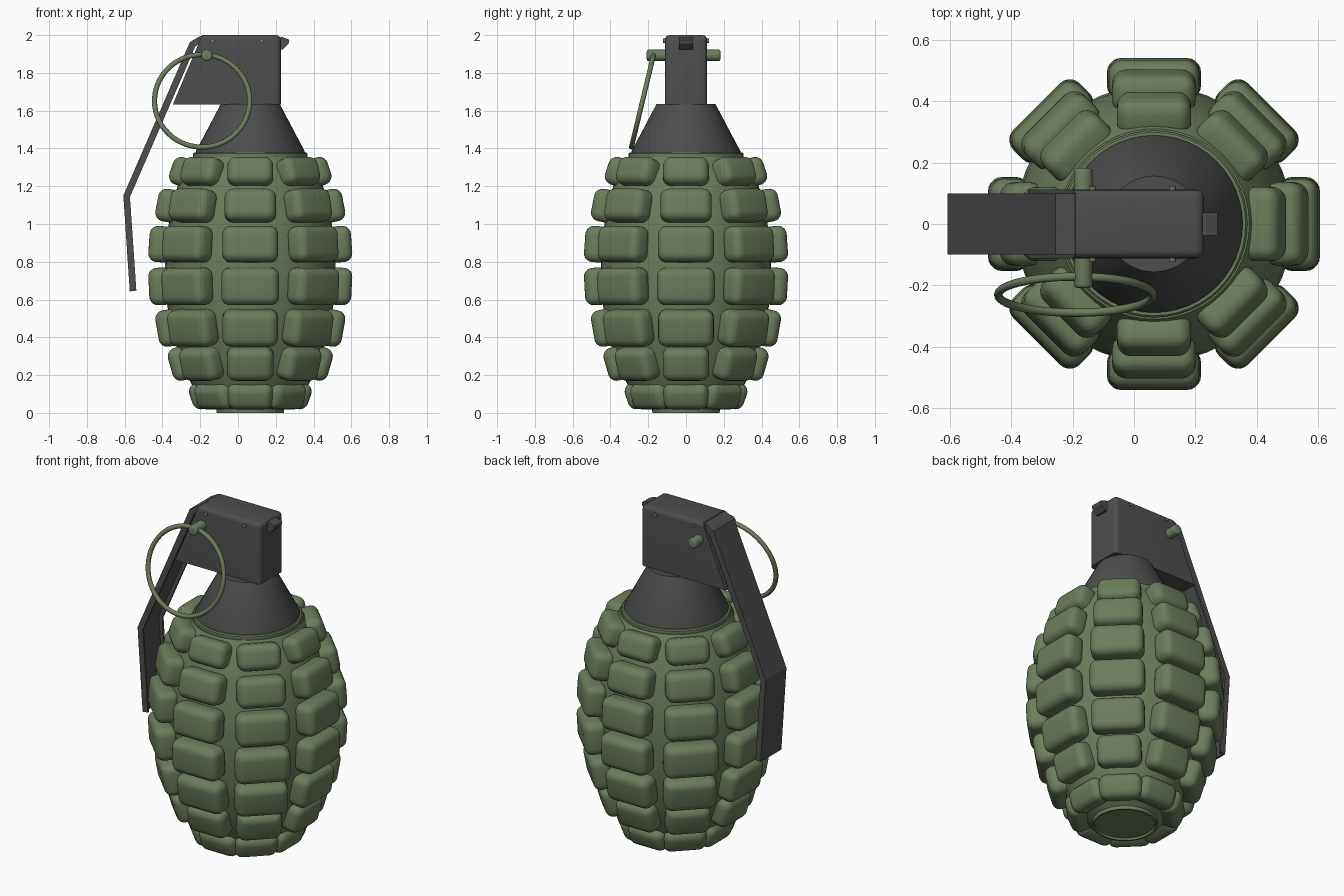
import bpy, bmesh
from math import radians, sin, cos, pi, atan2
from mathutils import Matrix, Vector

cube = bpy.data.objects.get("Cube")
if cube:
    bpy.data.objects.remove(cube, do_unlink=True)

AXIS = 0.065  # x position of the body's axis


def material(name, rgb):
    m = bpy.data.materials.new(name)
    m.use_nodes = True
    m.diffuse_color = (*rgb, 1)
    bsdf = m.node_tree.nodes["Principled BSDF"]
    bsdf.inputs["Base Color"].default_value = (*rgb, 1)
    bsdf.inputs["Roughness"].default_value = 0.6
    return m


GREEN = material("olive green", (0.15, 0.205, 0.11))
GREY = material("dark grey", (0.075, 0.075, 0.075))


def finish(name, bm, mat, angle=35):
    bmesh.ops.recalc_face_normals(bm, faces=bm.faces)
    mesh = bpy.data.meshes.new(name)
    bm.to_mesh(mesh)
    bm.free()
    mesh.materials.append(mat)
    ob = bpy.data.objects.new(name, mesh)
    bpy.context.scene.collection.objects.link(ob)
    bpy.ops.object.select_all(action='DESELECT')
    ob.select_set(True)
    bpy.context.view_layer.objects.active = ob
    bpy.ops.object.shade_smooth_by_angle(angle=radians(angle))
    return ob


def lathe(name, profile, mat, steps=48):
    """Turn (radius, z) points around the body axis."""
    bm = bmesh.new()
    verts = [bm.verts.new((AXIS + r, 0, z)) for r, z in profile]
    edges = [bm.edges.new(pair) for pair in zip(verts, verts[1:])]
    bmesh.ops.spin(bm, geom=verts + edges, cent=(AXIS, 0, 0), axis=(0, 0, 1),
                   angle=2 * pi, steps=steps, use_merge=True)
    bmesh.ops.remove_doubles(bm, verts=bm.verts, dist=1e-4)
    return finish(name, bm, mat)


def prism(bm, outline, y0, y1):
    """Extrude an (x, z) outline along y."""
    face = bm.faces.new([bm.verts.new((x, y0, z)) for x, z in outline])
    geom = bmesh.ops.extrude_face_region(bm, geom=[face])["geom"]
    moved = [g for g in geom if isinstance(g, bmesh.types.BMVert)]
    bmesh.ops.translate(bm, verts=moved, vec=(0, y1 - y0, 0))


def cylinder(bm, x, z, y0, y1, r, segments=16):
    mat = Matrix.Translation((x, (y0 + y1) / 2, z)) @ Matrix.Rotation(pi / 2, 4, 'X')
    return bmesh.ops.create_cone(bm, cap_ends=True, segments=segments, radius1=r,
                                 radius2=r, depth=abs(y1 - y0), matrix=mat)["verts"]


# Egg-shaped core with flat foot
lathe("body_core", [(0, 0.012), (0.165, 0.012), (0.168, 0), (0.178, 0), (0.18, 0.02),
                    (0.25, 0.06), (0.31, 0.15), (0.36, 0.26), (0.405, 0.4),
                    (0.44, 0.57), (0.452, 0.75), (0.445, 0.92), (0.415, 1.1),
                    (0.37, 1.25), (0.31, 1.355), (0, 1.355)], GREEN)

# Raised pads: centre z, outer radius, half width, half height, tilt
ROWS = [(0.095, 0.325, 0.12, 0.076, -20), (0.263, 0.437, 0.123, 0.093, -16),
        (0.45, 0.503, 0.147, 0.1, -10), (0.67, 0.54, 0.153, 0.1, -3),
        (0.893, 0.54, 0.148, 0.097, 4), (1.097, 0.503, 0.136, 0.09, 11),
        (1.275, 0.43, 0.121, 0.08, 18)]
DEPTH, ROUND = 0.065, 0.046
for i, (z, radius, half_w, half_h, tilt) in enumerate(ROWS):
    t = radians(tilt)
    s, c = abs(sin(t)), cos(t)
    core_d = DEPTH - ROUND
    core_h = (half_h - ROUND - core_d * s) / c
    centre = radius - ROUND - core_d * c - core_h * s
    bm = bmesh.new()
    bmesh.ops.create_cube(bm, size=2)
    bmesh.ops.scale(bm, vec=(DEPTH, half_w, core_h + ROUND), verts=bm.verts)
    bmesh.ops.bevel(bm, geom=bm.edges[:], offset=min(ROUND, core_h + ROUND - 0.004),
                    segments=5, profile=0.5, affect='EDGES', clamp_overlap=True)
    bmesh.ops.transform(bm, verts=bm.verts, matrix=Matrix.Translation((centre, 0, z))
                        @ Matrix.Rotation(-t, 4, 'Y'))
    first = bm.verts[:] + bm.edges[:] + bm.faces[:]
    for k in range(1, 8):
        copy = bmesh.ops.duplicate(bm, geom=first)["geom"]
        bmesh.ops.rotate(bm, verts=[g for g in copy if isinstance(g, bmesh.types.BMVert)],
                         cent=(0, 0, 0), matrix=Matrix.Rotation(k * pi / 4, 3, 'Z'))
    bmesh.ops.translate(bm, verts=bm.verts, vec=(AXIS, 0, 0))
    finish(f"pad_row_{i + 1}", bm, GREEN, 60)

# Collar and conical neck
lathe("collar", [(0.28, 1.34), (0.304, 1.34), (0.304, 1.372), (0.298, 1.378),
                 (0.28, 1.378)], GREEN)
lathe("neck", [(0, 1.36), (0.29, 1.36), (0.288, 1.385), (0.156, 1.635), (0, 1.635)], GREY)

# Head block with rounded top and nose
bm = bmesh.new()
prism(bm, [(0.227, 1.633), (0.227, 2), (-0.19, 2), (-0.345, 1.633)], -0.112, 0.112)
rounded = []
for e in bm.edges:
    a, b = (v.co for v in e.verts)
    top, nose = min(a.z, b.z) > 1.9, min(a.x, b.x) > 0.2
    along_y = abs(a.y - b.y) > 0.1
    if (top and (nose or not along_y)) or (nose and not along_y):
        rounded.append(e)
bmesh.ops.bevel(bm, geom=rounded, offset=0.026, segments=4, profile=0.5, affect='EDGES')
finish("head_block", bm, GREY)

# Nose catch
bm = bmesh.new()
prism(bm, [(0.2, 1.985), (0.235, 1.99), (0.272, 1.975), (0.268, 1.955),
           (0.238, 1.925), (0.2, 1.925)], -0.038, 0.038)
finish("nose_catch", bm, GREY, 20)

# Safety lever: a folded channel with a web and two flanges
outer = [(-0.185, 1.998), (-0.205, 1.992), (-0.255, 1.963), (-0.607, 1.15), (-0.573, 0.643)]
inner = [(-0.185, 1.965), (-0.195, 1.962), (-0.226, 1.94), (-0.572, 1.143), (-0.538, 0.647)]
web = [tuple(Vector(o).lerp(Vector(n), 0.35)) for o, n in zip(outer, inner)]
bm = bmesh.new()
for a, b, back in ((-0.1, 0.1, web), (-0.1, -0.088, inner), (0.088, 0.1, inner)):
    prism(bm, outer + back[::-1], a, b)
finish("safety_lever", bm, GREY, 15)

# Pin through the head, with rounded ends
bm = bmesh.new()
cylinder(bm, -0.165, 1.893, -0.208, 0.182, 0.03, 20)
rims = [e for e in bm.edges if abs(e.verts[0].co.y - e.verts[1].co.y) < 0.01]
bmesh.ops.bevel(bm, geom=rims, offset=0.01, segments=3, profile=0.5, affect='EDGES')
finish("pin", bm, GREEN)

# Rivets on both cheeks
bm = bmesh.new()
for x in (-0.135, 0.125):
    for side in (-1, 1):
        cylinder(bm, x, 1.97, side * 0.09, side * 0.122, 0.011, 12)
finish("rivets", bm, GREEN)

# Pull ring hanging from the pin
bpy.ops.mesh.primitive_torus_add(major_radius=0.252, minor_radius=0.0135,
                                 major_segments=56, minor_segments=10,
                                 location=(-0.19, -0.23, 1.652),
                                 rotation=(pi / 2 - atan2(0.12, 0.5), 0, 0))
ring = bpy.context.object
ring.name = "pull_ring"
ring.data.materials.append(GREEN)
bpy.ops.object.shade_smooth()
